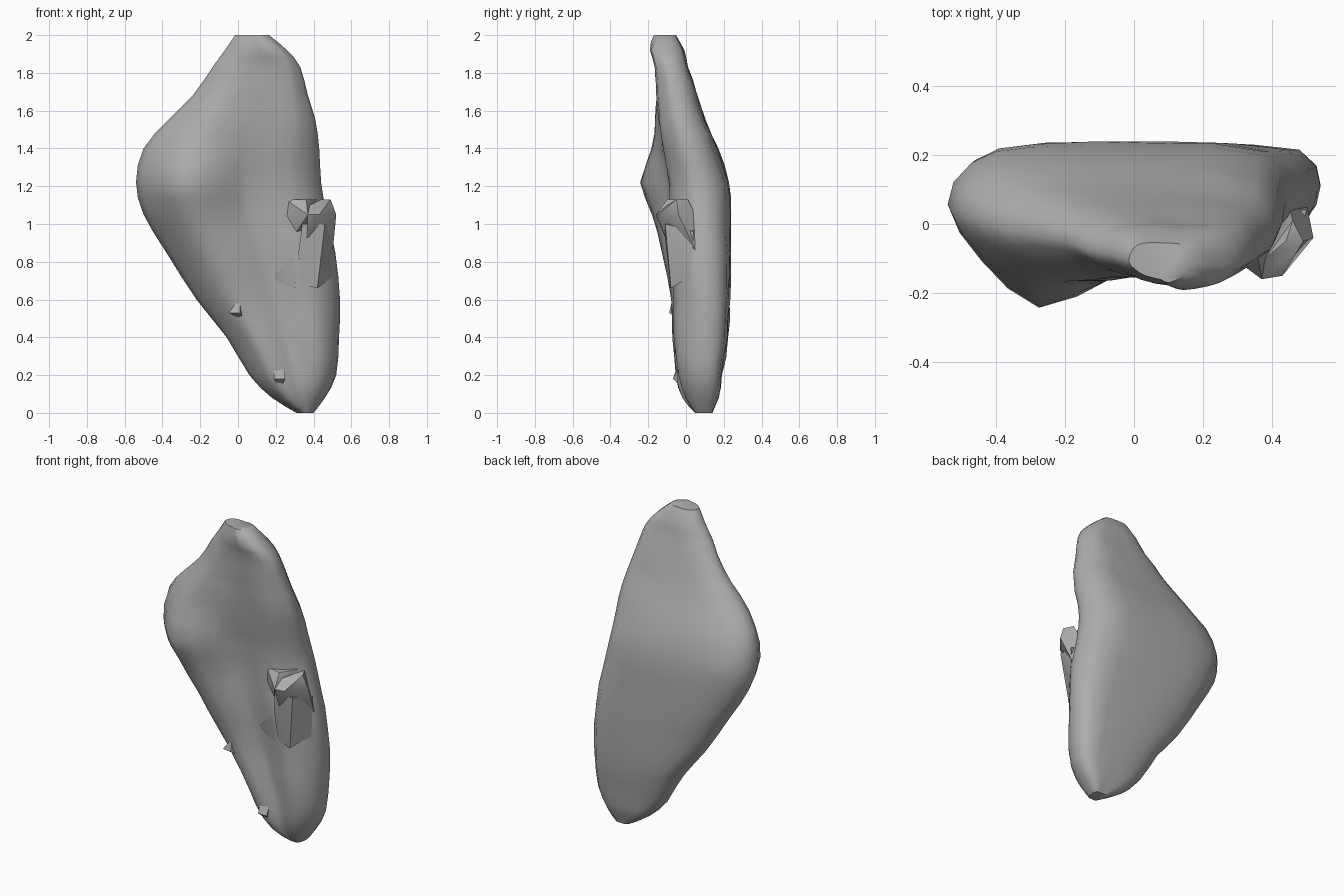
import bpy
import bmesh
import math
from mathutils import Vector, noise

default = bpy.data.objects.get("Cube")
if default:
    bpy.data.objects.remove(default, do_unlink=True)

# One plain stone colour
stone = bpy.data.materials.new("grey_stone")
stone.use_nodes = True
colour = (0.42, 0.42, 0.42, 1.0)
stone.diffuse_color = colour
shader = stone.node_tree.nodes["Principled BSDF"]
shader.inputs["Base Color"].default_value = colour
shader.inputs["Roughness"].default_value = 0.9


def finish(name, bm, smooth_angle):
    """Turn a bmesh into a named stone object."""
    bmesh.ops.recalc_face_normals(bm, faces=bm.faces[:])
    mesh = bpy.data.meshes.new(name)
    bm.to_mesh(mesh)
    bm.free()
    mesh.materials.append(stone)
    part = bpy.data.objects.new(name, mesh)
    bpy.context.collection.objects.link(part)
    bpy.ops.object.select_all(action="DESELECT")
    part.select_set(True)
    bpy.context.view_layer.objects.active = part
    bpy.ops.object.shade_smooth_by_angle(angle=math.radians(smooth_angle))


def spline(a, b, c, d, t):
    """Catmull-Rom curve from b to c."""
    return (b * 2 + (c - a) * t + (a * 2 - b * 5 + c * 4 - d) * t * t
            + (b * 3 - a - c * 3 + d) * t * t * t) * 0.5


def mix(a, b, t):
    return a + (b - a) * t


def section(z, left, right, ridge, hollow, shoulder, back):
    """Closed outline of the slab at one height, starting at the left tip."""
    tip_l = mix(ridge, back, 0.64 - 0.25 * max(0, z - 1.2))
    tip_r = mix(shoulder, back, 0.68 - 0.16 * z)
    hollow_u = 0.53 + 0.06 * z
    outline = [
        (0.0, tip_l),
        (0.1, mix(tip_l, ridge, 0.55)),
        (0.27, ridge),
        (mix(0.27, hollow_u, 0.65), mix(ridge, hollow, 0.55)),
        (hollow_u, hollow),
        (0.74 + 0.07 * z, shoulder),
        (0.94, mix(tip_r, shoulder, 0.6)),
        (1.0, tip_r),
        (0.92, mix(tip_r, back, 0.85)),
        (0.6, back),
        (0.25, back),
        (0.07, mix(tip_l, back, 0.7)),
    ]
    return [Vector((mix(left, right, u), y, z)) for u, y in outline]


# Slab: height, left, right, then depth of ridge, hollow, shoulder and back
STATIONS = [
    (0, .31, .40, .05, .05, .05, .14),
    (.08, .18, .46, -.02, 0, 0, .17),
    (.2, .06, .52, -.05, -.02, -.04, .19),
    (.4, -.06, .535, -.07, -.02, -.06, .22),
    (.6, -.22, .54, -.08, -.03, -.065, .23),
    (.85, -.38, .515, -.13, -.06, -.08, .235),
    (1.05, -.5, .47, -.18, -.07, -.08, .235),
    (1.22, -.54, .44, -.24, -.09, -.09, .225),
    (1.4, -.5, .43, -.18, -.12, -.12, .165),
    (1.55, -.37, .41, -.165, -.14, -.14, .1),
    (1.68, -.24, .37, -.155, -.15, -.15, .06),
    (1.83, -.135, .33, -.15, -.17, -.16, .01),
    (1.92, -.07, .26, -.16, -.195, -.18, -.015),
    (2, -.015, .165, -.15, -.17, -.15, -.055),
]
AROUND, ALONG = 2, 2


def smooth_ring(points):
    n = len(points)
    return [spline(points[i - 1], points[i], points[(i + 1) % n],
                   points[(i + 2) % n], s / AROUND)
            for i in range(n) for s in range(AROUND)]


def build_slab():
    keys = [smooth_ring(section(*row)) for row in STATIONS]
    last = len(keys) - 1
    rings = []
    for i in range(last):
        before, after = keys[max(i - 1, 0)], keys[min(i + 2, last)]
        for s in range(ALONG):
            rings.append([spline(*four, s / ALONG) for four in
                          zip(before, keys[i], keys[i + 1], after)])
    rings.append(keys[last])

    bm = bmesh.new()
    loops = []
    for r, ring in enumerate(rings):
        loop = []
        for p in ring:
            p = p.copy()
            # Chipped unevenness, left off the flat ends
            if 0 < r < len(rings) - 1:
                p.y += 0.01 * noise.noise(p * 9)
            loop.append(bm.verts.new(p))
        loops.append(loop)
    for low, high in zip(loops, loops[1:]):
        n = len(low)
        for k in range(n):
            j = (k + 1) % n
            bm.faces.new((low[k], low[j], high[j], high[k]))
    bm.faces.new(loops[0])
    bm.faces.new(loops[-1])
    finish("rock_slab", bm, 48)


def build_chunk(name, points):
    """Angular broken piece: convex hull of a few corners."""
    bm = bmesh.new()
    for p in points:
        bm.verts.new(p)
    hull = bmesh.ops.convex_hull(bm, input=bm.verts[:])
    loose = {v for v in hull["geom_interior"] if isinstance(v, bmesh.types.BMVert)}
    bmesh.ops.delete(bm, geom=list(loose), context="VERTS")
    finish(name, bm, 35)


build_slab()

# Broken knob with a flat top, and the neck that blends it into the slab
build_chunk("knob_ledge", [
    (.25, -.07, 1.13), (.36, -.1, 1.13), (.42, 0, 1.13), (.25, .02, 1.13),
    (.25, -.07, 1.04), (.31, -.08, .96), (.42, 0, .96), (.37, -.16, 1.05),
])
build_chunk("knob_tip", [
    (.38, -.1, 1.1), (.44, -.05, 1.13), (.49, -.05, 1.13), (.52, -.04, 1.05),
    (.43, -.15, 1.05), (.37, -.16, 1.05), (.5, .06, .84), (.36, -.1, .9),
    (.46, .01, 1.13), (.45, .05, 1.05),
])
build_chunk("knob_neck", [
    (.34, -.12, 1.0), (.46, -.11, 1.0), (.5, .02, .72), (.32, -.09, .85),
    (.42, -.08, .66), (.33, -.07, .68), (.36, .04, 1.0), (.5, .04, .96),
])
build_chunk("front_ridge", [
    (.32, -.08, .86), (.2, -.06, .74), (.19, -.04, .7), (.3, -.06, .66),
    (.35, 0, .86), (.25, .03, .7),
])

# Small chips standing out low on the front
build_chunk("middle_chip", [
    (-.05, -.08, .53), (.01, -.09, .53), (.01, -.07, .61),
    (.04, -.03, .49), (-.01, 0, .55),
])
build_chunk("lower_chip", [
    (.19, -.07, .18), (.25, -.07, .18), (.25, -.05, .22),
    (.19, -.04, .26), (.22, 0, .12),
])
